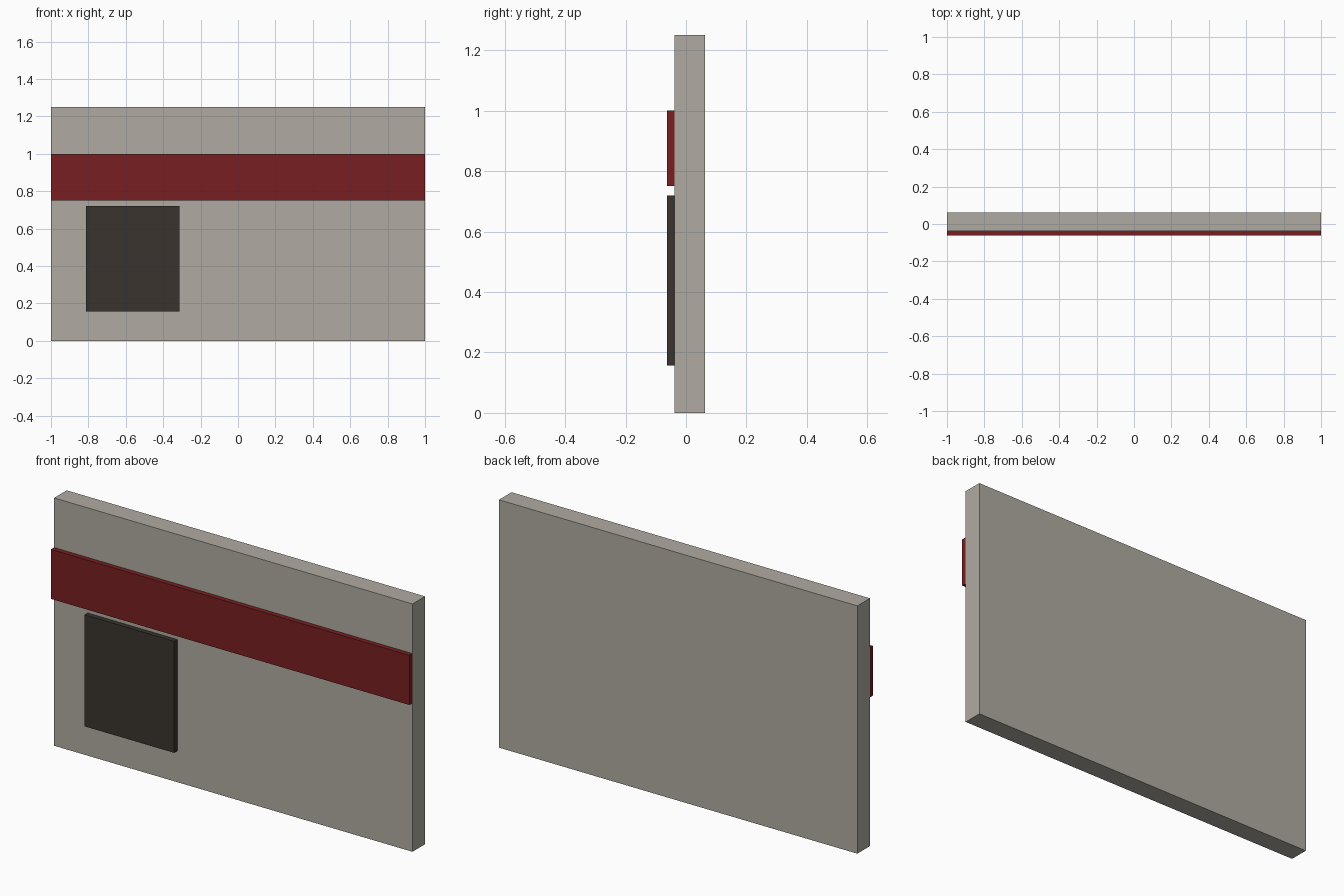
import bpy
import bmesh
from mathutils import Vector

if "Cube" in bpy.data.objects:
    bpy.data.objects.remove(bpy.data.objects["Cube"])


def material(name, rgb):
    # sRGB 0-255 to linear
    lin = [((c / 255 + 0.055) / 1.055) ** 2.4 for c in rgb]
    mat = bpy.data.materials.new(name)
    mat.diffuse_color = (*lin, 1.0)
    mat.use_nodes = True
    mat.node_tree.nodes["Principled BSDF"].inputs["Base Color"].default_value = mat.diffuse_color
    return mat


def box(name, low, high, mat):
    low, high = Vector(low), Vector(high)
    bm = bmesh.new()
    bmesh.ops.create_cube(bm, size=1.0)
    bmesh.ops.scale(bm, vec=high - low, verts=bm.verts)
    bmesh.ops.translate(bm, vec=(low + high) / 2, verts=bm.verts)
    mesh = bpy.data.meshes.new(name)
    bm.to_mesh(mesh)
    bm.free()
    mesh.materials.append(mat)
    obj = bpy.data.objects.new(name, mesh)
    bpy.context.collection.objects.link(obj)
    return obj


stone = material("warm_grey", (176, 171, 162))
red = material("dark_red", (119, 31, 33))
dark = material("dark_brown", (58, 51, 45))

FRONT, WALL, BACK = -0.0625, -0.0375, 0.0625

# Wall slab
box("wall", (-1, WALL, 0), (1, BACK, 1.25), stone)
# Full-width raised band
box("band", (-1, FRONT, 0.75), (1, WALL, 1.0), red)
# Raised panel on the left
box("panel", (-0.8125, FRONT, 0.1575), (-0.3125, WALL, 0.72), dark)
